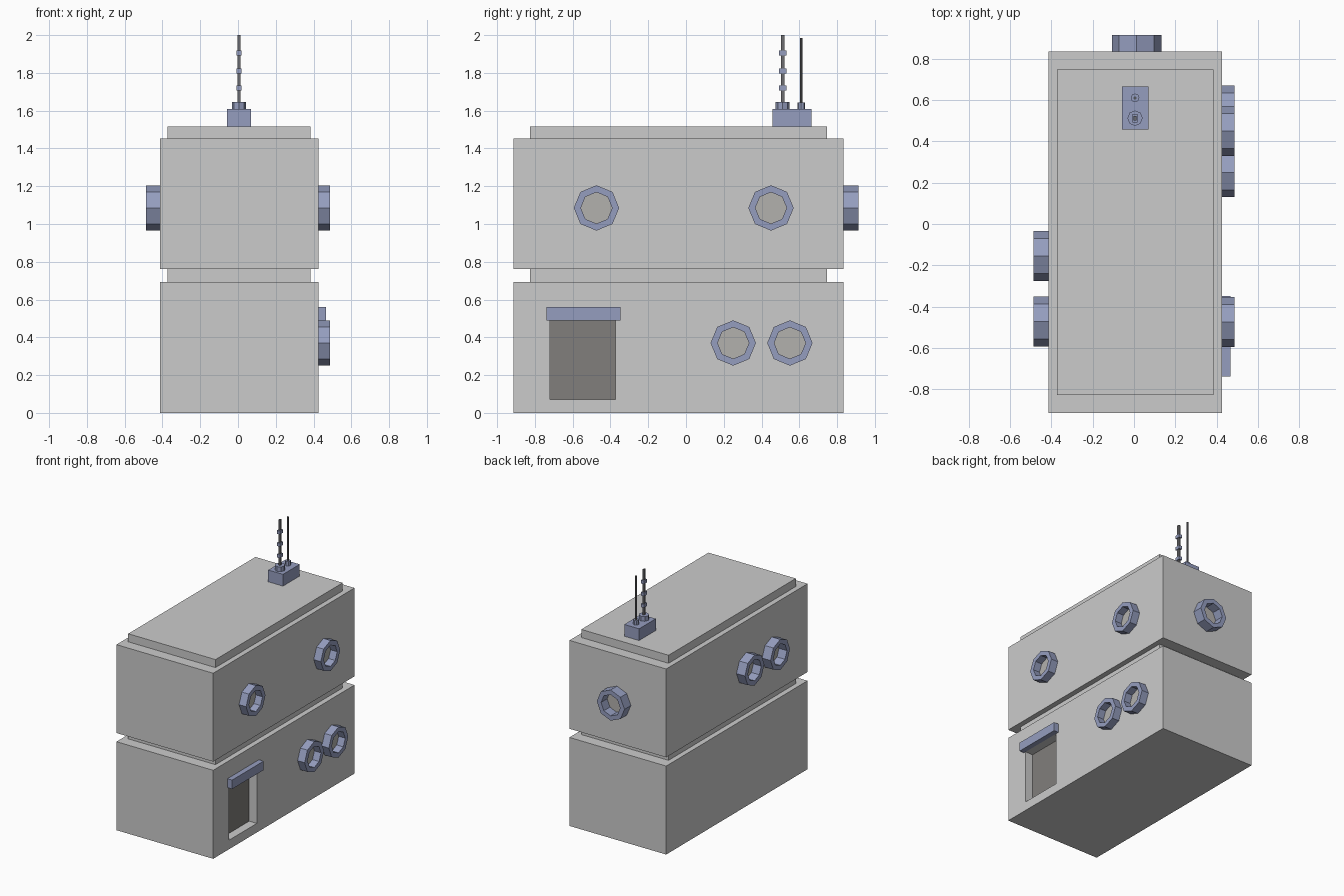
import bpy, bmesh, math
from mathutils import Matrix, Vector

if "Cube" in bpy.data.objects:
    bpy.data.objects.remove(bpy.data.objects["Cube"])


def material(name, rgb):
    m = bpy.data.materials.new(name)
    m.diffuse_color = (*rgb, 1)
    m.use_nodes = True
    m.node_tree.nodes["Principled BSDF"].inputs["Base Color"].default_value = m.diffuse_color
    return m


TRIM = material("blue_trim", (0.30, 0.34, 0.52))
PANE = material("pane_grey", (0.45, 0.44, 0.42))
DOOR = material("door_grey", (0.22, 0.21, 0.20))
METAL = material("dark_metal", (0.15, 0.15, 0.16))


def finish(name, bm, mat=None):
    bmesh.ops.recalc_face_normals(bm, faces=bm.faces)
    me = bpy.data.meshes.new(name)
    bm.to_mesh(me)
    bm.free()
    ob = bpy.data.objects.new(name, me)
    bpy.context.collection.objects.link(ob)
    if mat:
        me.materials.append(mat)
    return ob


def box(name, x, y, z, mat=None):
    bm = bmesh.new()
    bmesh.ops.create_cube(bm, size=1)
    for v in bm.verts:
        v.co = Vector([(r[0] + r[1]) / 2 + c * (r[1] - r[0])
                       for r, c in zip((x, y, z), v.co)])
    return finish(name, bm, mat)


def post(name, x, y, z0, z1, r, mat, sides=8):
    bm = bmesh.new()
    bmesh.ops.create_cone(bm, cap_ends=True, segments=sides, radius1=r, radius2=r,
                          depth=z1 - z0,
                          matrix=Matrix.Translation((x, y, (z0 + z1) / 2)))
    return finish(name, bm, mat)


def porthole(name, origin, turn, depth, outer=0.12, inner=0.083, n=8):
    """Octagonal ring plus pane; local +x points out of the wall."""
    place = Matrix.Translation(origin) @ Matrix.Rotation(turn, 4, 'Z')

    def loop(bm, r, x):
        return [bm.verts.new(place @ Vector((x, r * math.cos(a), r * math.sin(a))))
                for a in (2 * math.pi * i / n for i in range(n))]

    bm = bmesh.new()
    loops = [loop(bm, r, x) for r, x in
             ((outer, 0), (outer, depth), (inner, depth), (inner, 0))]
    for k in range(4):
        a, b = loops[k], loops[(k + 1) % 4]
        for i in range(n):
            j = (i + 1) % n
            bm.faces.new((a[i], a[j], b[j], b[i]))
    finish(name + "_rim", bm, TRIM)

    bm = bmesh.new()
    back, front = loop(bm, inner, -0.005), loop(bm, inner, 0.004)
    bm.faces.new(front)
    bm.faces.new(back)
    for i in range(n):
        j = (i + 1) % n
        bm.faces.new((back[i], back[j], front[j], front[i]))
    finish(name + "_pane", bm, PANE)


# Two storeys, each capped with a narrower slab
X0, X1, Y0, Y1 = -0.413, 0.425, -0.914, 0.835
lower = box("lower_storey", (X0, X1), (Y0, Y1), (0, 0.693))
box("upper_storey", (X0, X1), (Y0, Y1), (0.761, 1.453))
for name, z in (("middle_slab", (0.693, 0.761)), ("roof_slab", (1.453, 1.516))):
    box(name, (-0.372, 0.384), (-0.827, 0.747), z)

# Doorway recess, door panel and lintel
DY, DZ = (-0.719, -0.374), (0.071, 0.49)
cutter = box("doorway_cutter", (X1 - 0.07, X1 + 0.1), DY, DZ)
mod = lower.modifiers.new("doorway", 'BOOLEAN')
mod.operation, mod.solver, mod.object = 'DIFFERENCE', 'EXACT', cutter
bpy.context.view_layer.objects.active = lower
bpy.ops.object.modifier_apply(modifier=mod.name)
bpy.data.objects.remove(cutter)
box("door_panel", (X1 - 0.075, X1 - 0.066), DY, DZ, DOOR)
box("door_lintel", (X1, 0.466), (-0.738, -0.348), (0.49, 0.56), TRIM)

# Portholes on the right, left and back walls
for i, (y, z) in enumerate(((-0.474, 1.085), (0.45, 1.085), (0.25, 0.37), (0.55, 0.37))):
    porthole(f"right_window_{i}", (X1, y, z), 0, 0.061)
for i, y in enumerate((-0.155, -0.472)):
    porthole(f"left_window_{i}", (X0, y, 1.085), math.pi, 0.073)
porthole("back_window", (0.013, Y1, 1.085), math.pi / 2, 0.079)

# Roof aerials on a small box
AX = 0.005
box("aerial_box", (-0.059, 0.069), (0.458, 0.665), (1.516, 1.608), TRIM)
post("tall_aerial_base", AX, 0.512, 1.608, 1.645, 0.037, TRIM)
box("tall_aerial_mast", (AX - 0.007, AX + 0.007), (0.502, 0.522), (1.645, 2.0), METAL)
for i, z in enumerate((1.72, 1.81, 1.905)):
    box(f"aerial_collar_{i}", (AX - 0.013, AX + 0.013), (0.492, 0.532),
        (z - 0.013, z + 0.013), TRIM)
post("thin_aerial_base", AX, 0.61, 1.608, 1.642, 0.021, TRIM)
post("thin_aerial_mast", AX, 0.61, 1.642, 1.985, 0.007, METAL)
